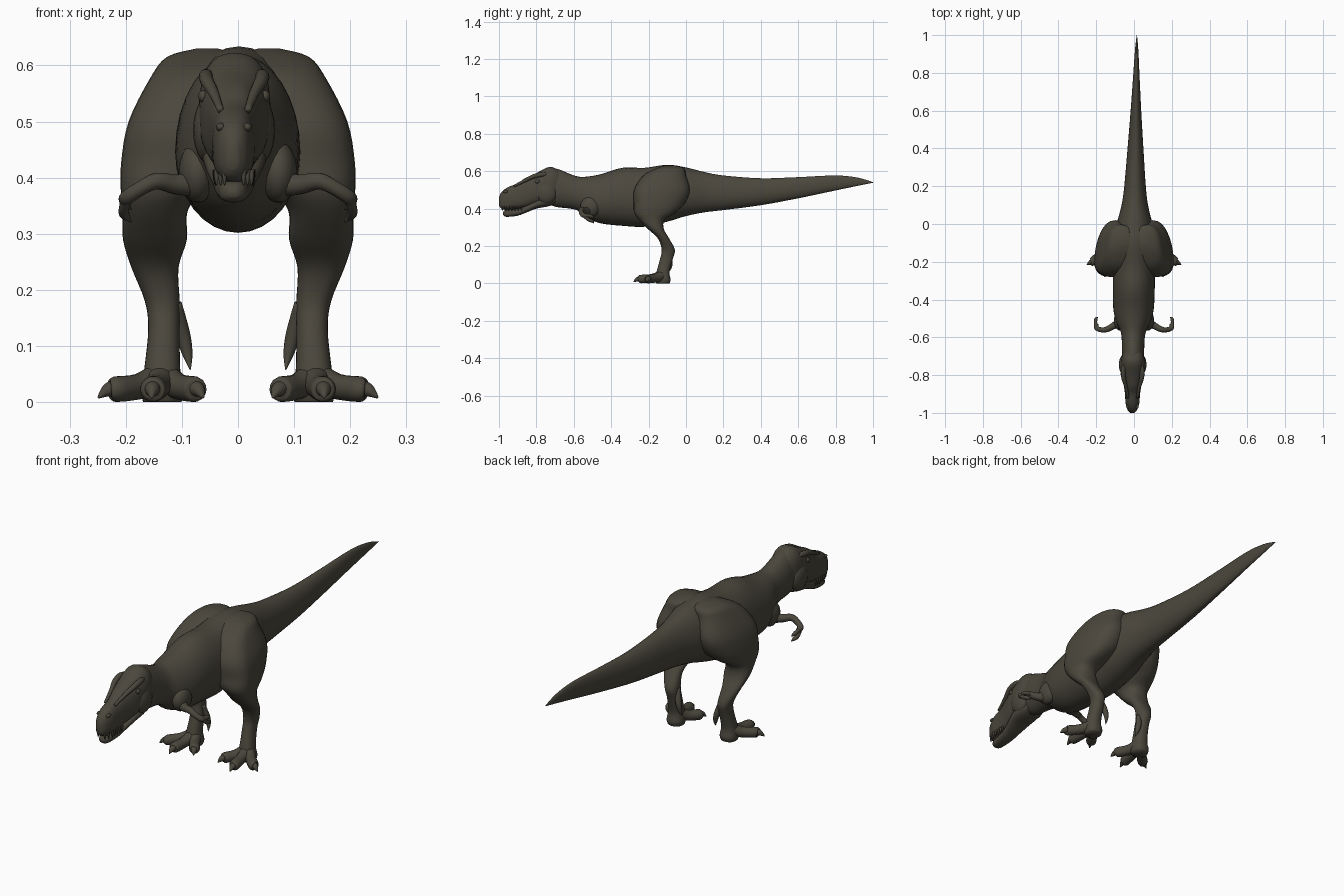
import bpy, bmesh, math
from mathutils import Vector

cube = bpy.data.objects.get("Cube")
if cube:
    bpy.data.objects.remove(cube, do_unlink=True)

hide = bpy.data.materials.new("dark_olive_hide")
hide.use_nodes = True
COLOUR = (0.07, 0.063, 0.046, 1)
hide.diffuse_color = COLOUR
shader = next(n for n in hide.node_tree.nodes if n.type == 'BSDF_PRINCIPLED')
shader.inputs["Base Color"].default_value = COLOUR
shader.inputs["Roughness"].default_value = 0.8


def finish(name, bm):
    """Turn a bmesh into a smooth shaded object."""
    bmesh.ops.recalc_face_normals(bm, faces=bm.faces[:])
    mesh = bpy.data.meshes.new(name)
    bm.to_mesh(mesh)
    bm.free()
    mesh.materials.append(hide)
    obj = bpy.data.objects.new(name, mesh)
    bpy.context.collection.objects.link(obj)
    mesh.shade_smooth()
    return obj


def smooth_rows(rows, steps=4):
    """Catmull-Rom interpolation of a table of ring measurements."""
    result = []
    last = len(rows) - 1
    for i in range(last):
        quad = zip(rows[max(i - 1, 0)], rows[i], rows[i + 1], rows[min(i + 2, last)])
        quad = list(quad)
        for k in range(steps):
            t = k / steps
            result.append([b + t * ((c - a) + t * ((2 * a - 5 * b + 4 * c - d)
                           + t * (3 * b - a - 3 * c + d))) / 2 for a, b, c, d in quad])
    result.append(list(rows[-1]))
    return result


def loft(name, rings):
    """Skin a list of closed rings and cap both ends."""
    bm = bmesh.new()
    loops = [[bm.verts.new((p[0], p[1], max(p[2], 0))) for p in ring] for ring in rings]
    n = len(loops[0])
    for a, b in zip(loops, loops[1:]):
        for i in range(n):
            j = (i + 1) % n
            bm.faces.new((a[i], a[j], b[j], b[i]))
    bm.faces.new(loops[0])
    bm.faces.new(loops[-1])
    return finish(name, bm)


def circle(n, power=2.0):
    """Unit superellipse as pairs of coordinates."""
    def bend(v):
        return math.copysign(abs(v) ** (2 / power), v)
    turns = [math.tau * i / n for i in range(n)]
    return [(bend(math.cos(a)), bend(math.sin(a))) for a in turns]


def long_part(name, rows, power=2.0, waist=0.45):
    """Loft along y from rows of y, top, bottom, half width."""
    rings = []
    for y, top, low, w in smooth_rows(rows):
        mid = low + (top - low) * waist
        x = 0.012 * y + 0.003
        rings.append([(x + c * w, y, mid + s * ((top - mid) if s > 0 else (mid - low)))
                      for c, s in circle(32, power)])
    return loft(name, rings)


def tube(name, rows, side=1):
    """Round limb through rows of x, y, z, radius."""
    rows = smooth_rows([(x * side, y, z, r) for x, y, z, r in rows])
    points = [Vector(r[:3]) for r in rows]
    rings = []
    for i, p in enumerate(points):
        along = (points[min(i + 1, len(points) - 1)] - points[max(i - 1, 0)]).normalized()
        guide = Vector((0, 0, 1)) if abs(along.z) < 0.8 else Vector((0, 1, 0))
        u = along.cross(guide).normalized()
        v = u.cross(along)
        r = max(rows[i][3], 0.001)
        rings.append([p + (u * c + v * s) * r for c, s in circle(14)])
    return loft(name, rings)


def blob(name, centre, size):
    bm = bmesh.new()
    bmesh.ops.create_uvsphere(bm, u_segments=20, v_segments=12, radius=1)
    for v in bm.verts:
        v.co = [c + k * s for c, k, s in zip(centre, v.co, size)]
    return finish(name, bm)


# Neck, torso and tail in one skin
long_part("body", [
    (-.76, .6, .44, .04), (-.7, .615, .41, .057), (-.62, .585, .4, .06),
    (-.57, .57, .385, .067), (-.52, .572, .345, .09), (-.45, .585, .32, .107),
    (-.34, .618, .308, .111), (-.22, .618, .303, .112), (-.1, .634, .33, .115),
    (0, .62, .36, .095), (.1, .595, .38, .07), (.2, .577, .392, .057),
    (.4, .562, .418, .042), (.6, .568, .455, .028), (.8, .577, .497, .016),
    (.92, .565, .522, .009), (1, .541, .538, .001)])

# Skull and lower jaw
long_part("skull", [
    (-1, .46, .415, .01), (-.985, .49, .398, .025), (-.95, .515, .392, .036),
    (-.9, .535, .397, .04), (-.86, .563, .405, .046), (-.8, .59, .42, .06),
    (-.74, .62, .43, .064), (-.7, .616, .45, .058), (-.65, .58, .48, .035)], 2.5)
long_part("lower_jaw", [
    (-.978, .382, .366, .01), (-.96, .394, .356, .024), (-.9, .4, .362, .032),
    (-.85, .42, .38, .04), (-.8, .45, .4, .052), (-.74, .48, .411, .056),
    (-.68, .47, .43, .035)], 2.4)

LEG = [  # z, x, y, half width, reach forward, reach back
    (.63, .055, -.09, .02, .02, .03), (.615, .062, -.11, .065, .05, .1),
    (.575, .08, -.16, .078, .07, .16), (.5, .1, -.2, .095, .078, .22),
    (.43, .108, -.205, .1, .075, .2), (.38, .135, -.205, .074, .072, .15),
    (.34, .148, -.19, .058, .062, .075), (.29, .148, -.16, .057, .043, .042),
    (.24, .148, -.12, .042, .03, .03), (.18, .135, -.097, .031, .033, .037),
    (.13, .132, -.105, .028, .034, .034), (.06, .135, -.122, .032, .036, .034),
    (.02, .135, -.122, .038, .042, .04), (0, .135, -.122, .034, .036, .034)]


def leg(name, side):
    rings = []
    for z, x, y, w, front, back in smooth_rows(LEG):
        rings.append([(side * (x + c * w), y + s * (back if s > 0 else front), z)
                      for c, s in circle(28, 2.3)])
    return loft(name, rings)


for side, label in ((1, "left"), (-1, "right")):
    # Leg with toes and claws
    leg(label + "_leg", side)
    toes = {"inner": (.078, -.205, .062, -.235),
            "middle": (.152, -.242, .154, -.28),
            "outer": (.217, -.198, .249, -.214)}
    for toe, (x, y, tip_x, tip_y) in toes.items():
        hx, hy = (x + .135) / 2, (y - .12) / 2
        tube(f"{label}_{toe}_toe", [
            (.135, -.12, .045, .03), (hx, hy, .028, .023), (x, y, .023, .023),
            (x * .7 + tip_x * .3, y * .7 + tip_y * .3, .022, .016)], side)
        tube(f"{label}_{toe}_claw", [
            (x, y, .025, .015), ((x + tip_x) / 2, (y + tip_y) / 2, .021, .012),
            (tip_x, tip_y, .008, .002)], side)
    tube(label + "_dewclaw", [
        (.112, -.1, .175, .012), (.098, -.085, .12, .013),
        (.09, -.085, .085, .009), (.085, -.095, .058, .001)], side)

    # Short arm, hand and two fingers
    blob(label + "_shoulder", (side * .072, -.51, .41), (.034, .055, .055))
    tube(label + "_arm", [
        (.07, -.52, .39, .026), (.11, -.54, .388, .018), (.145, -.558, .394, .015),
        (.175, -.56, .38, .013), (.198, -.55, .365, .013), (.2, -.53, .36, .011)], side)
    for finger, drop in (("upper", 0), ("lower", .022)):
        tube(f"{label}_{finger}_finger", [
            (.199, -.545, .362, .01), (.204, -.52, .362 - drop, .009),
            (.2, -.5, .354 - drop, .008), (.19, -.493, .343 - drop, .001)], side)

    # Brow, eye, cheek and nostril
    sx = -.007
    brow = tube(label + "_brow", [
        (.024, -.92, .52, .006), (.036, -.86, .55, .009), (.048, -.815, .572, .012),
        (.05, -.77, .582, .012), (.042, -.73, .58, .006)], side)
    brow.location.x = sx
    blob(label + "_eye", (sx + side * .055, -.795, .545), (.009, .013, .011))
    blob(label + "_cheek", (sx + side * .045, -.745, .485), (.028, .055, .06))
    blob(label + "_nostril", (sx + side * .024, -.965, .49), (.008, .014, .008))

    # Upper teeth
    for i in range(7):
        y = -.982 + .017 * i
        x = .017 + .013 * min(i, 2) / 2 + .0006 * i
        tooth = tube(f"{label}_tooth_{i + 1}", [
            (x, y, .415, .005), (x, y, .4, .004), (x, y, .386, .001)], side)
        tooth.location.x = sx
